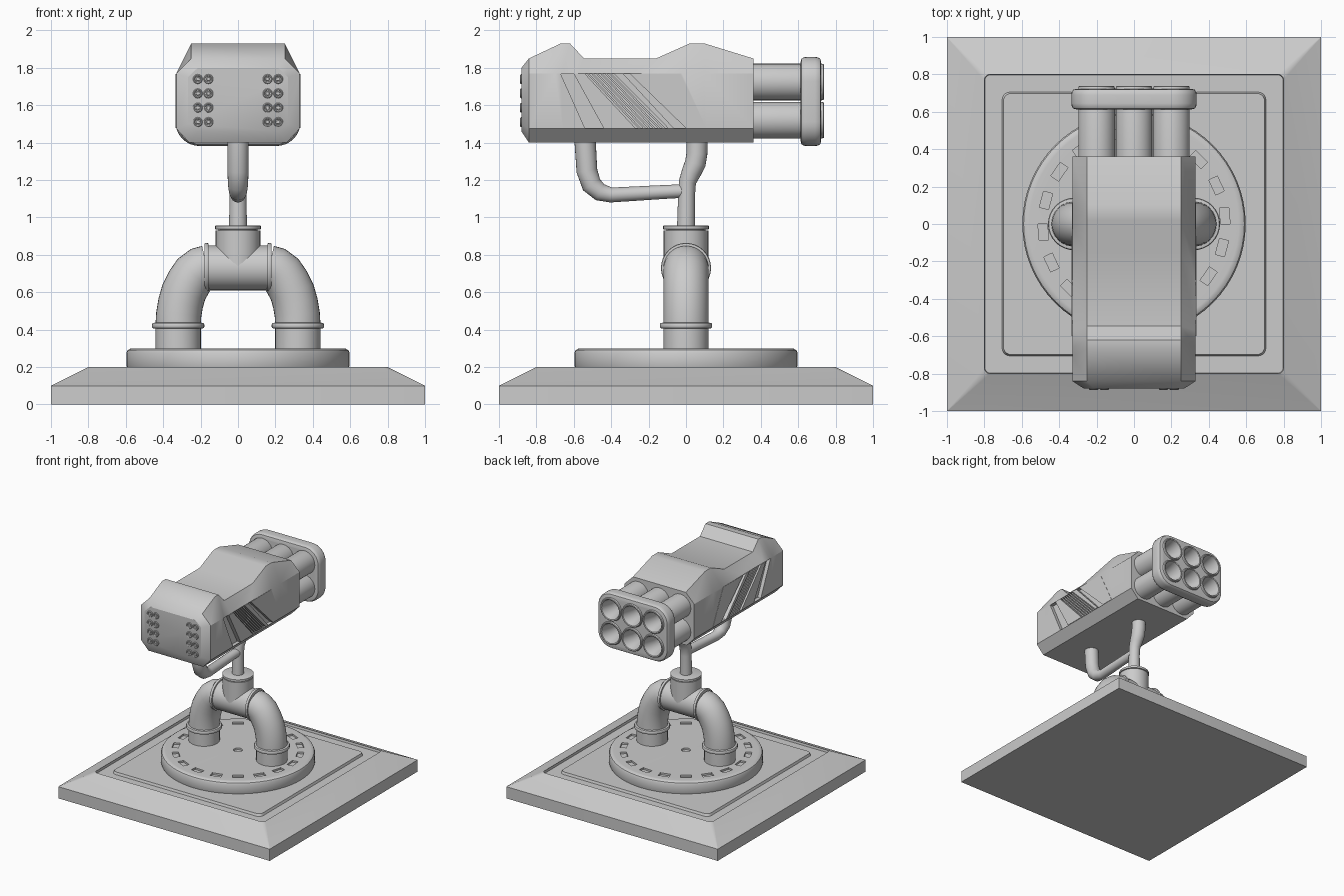
import bpy, bmesh, math
from mathutils import Vector

if "Cube" in bpy.data.objects:
    bpy.data.objects.remove(bpy.data.objects["Cube"])

def mesh(name, verts, faces):
    me = bpy.data.meshes.new(name)
    me.from_pydata([tuple(v) for v in verts], [], faces)
    bm = bmesh.new()
    bm.from_mesh(me)
    bmesh.ops.recalc_face_normals(bm, faces=bm.faces)
    bm.to_mesh(me)
    bm.free()
    ob = bpy.data.objects.new(name, me)
    bpy.context.collection.objects.link(ob)
    return ob

def loft(name, rings):
    n = len(rings[0])
    verts = [v for r in rings for v in r]
    faces = [(k*n+i, k*n+(i+1) % n, (k+1)*n+(i+1) % n, (k+1)*n+i)
             for k in range(len(rings)-1) for i in range(n)]
    faces += [tuple(range(n)), tuple(range(len(verts)-n, len(verts)))]
    return mesh(name, verts, faces)

def circle(c, u, v, r, n):
    return [c + r*(math.cos(2*math.pi*i/n)*u + math.sin(2*math.pi*i/n)*v) for i in range(n)]

def lathe(name, origin, axis, profile, n=32):
    """profile: (radius, distance along axis)"""
    a = Vector(axis)
    u = Vector((0, 0, 1)) if abs(a.z) < .5 else Vector((1, 0, 0))
    return loft(name, [circle(Vector(origin)+a*h, u, a.cross(u), r, n) for r, h in profile])

def sweep(name, path, radii, side, n=24):
    """pipe along a path lying in the plane perpendicular to side"""
    p, s, rings = [Vector(q) for q in path], Vector(side), []
    for i, q in enumerate(p):
        d0 = (q - p[i-1]).normalized() if i else Vector()
        d1 = (p[i+1] - q).normalized() if i < len(p)-1 else Vector()
        rings.append(circle(q, s, s.cross((d0+d1).normalized()), radii[i], n))
    return loft(name, rings)

def rrect(hx, hy, r, n=5):
    pts = []
    for k, (sx, sy) in enumerate([(1, 1), (-1, 1), (-1, -1), (1, -1)]):
        for i in range(n+1):
            a = math.pi/2*(k + i/n)
            pts.append((sx*(hx-r)+r*math.cos(a), sy*(hy-r)+r*math.sin(a)))
    return pts

def join(name, obs):
    bpy.ops.object.select_all(action='DESELECT')
    for o in obs:
        o.select_set(True)
    bpy.context.view_layer.objects.active = obs[0]
    bpy.ops.object.join()
    obs[0].name = name
    return obs[0]

def cut(ob, cutters):
    c = join("cutter", cutters)
    c.hide_render = True
    m = ob.modifiers.new("cut", 'BOOLEAN')
    m.operation, m.object, m.solver = 'DIFFERENCE', c, 'EXACT'
    bpy.ops.object.select_all(action='DESELECT')
    bpy.context.view_layer.objects.active = ob
    ob.select_set(True)
    bpy.ops.object.modifier_apply(modifier=m.name)
    bpy.data.objects.remove(c)

X, Y, Z = (1, 0, 0), (0, 1, 0), (0, 0, 1)

# base plate with a recessed border
loft("base_plate", [[(x, y, z) for x, y in rrect(h, h, r)] for h, z, r in
     [(1, 0, .002), (1, .1, .002), (.8, .2, .03), (.797, .18, .03), (.705, .18, .04), (.698, .2, .04)]])

# turntable disc with a ring of slots
disc = lathe("turntable", (0, 0, 0), Z, [(.59, .19), (.597, .21), (.597, .275), (.59, .29),
                                         (.575, .299), (.56, .3)], 64)
slots = [lathe("hole", (0, 0, .285), Z, [(.035, 0), (.035, .05)], 16)]
for i in range(18):
    a = math.radians(5 + 20*i)
    e, t = Vector((math.cos(a), math.sin(a), 0)), Vector((-math.sin(a), math.cos(a), 0))
    slots.append(loft("slot", [[e*(.487+.025*p) + t*.044*q + Vector((0, 0, z))
                 for p, q in ((-1, -1), (1, -1), (1, 1), (-1, 1))] for z in (.285, .33)]))
cut(disc, slots)

# pipe stand: two elbows, a tee and flanges
for s, side in ((-1, "left"), (1, "right")):
    path = [(.32, .29), (.32, .43), (.317, .48), (.307, .54), (.29, .6), (.265, .65),
            (.235, .695), (.2, .722), (.165, .73)]
    sweep(side + "_elbow_pipe", [(s*x, 0, z) for x, z in path], [.121]*9, Y, 32)
    lathe(side + "_foot_flange", (s*.32, 0, .405), Z,
          [(.12, 0), (.136, .003), (.14, .01), (.14, .023), (.136, .03), (.12, .033)])
    lathe(side + "_tee_flange", (s*.168, 0, .73), X,
          [(.115, -.012), (.131, -.01), (.134, 0), (.131, .01), (.115, .012)])
lathe("tee_cross_pipe", (-.17, 0, .73), X, [(.12, 0), (.12, .34)])
lathe("tee_riser", (0, 0, .73), Z, [(.119, 0), (.119, .2), (.105, .2), (.105, .228), (.122, .23),
                                    (.125, .235), (.125, .22), (.122, .226)][:3] +
      [(.105, .205), (.122, .207), (.122, .225), (.115, .228)])

# support post and forked brace
sweep("support_post", [(0, y, z) for y, z in [(0, .94), (.003, 1.12), (.008, 1.19), (.028, 1.24),
      (.05, 1.29), (.058, 1.34), (.06, 1.42)]], [.048, .045, .046, .052, .056, .056, .056], X)
sweep("support_brace", [(0, y, z) for y, z in [(.0, 1.142), (-.12, 1.136), (-.4, 1.12), (-.46, 1.135),
      (-.505, 1.175), (-.53, 1.25), (-.54, 1.42)]], [.036, .037, .04, .048, .054, .056, .057], X)

# launcher body: sections are (y low, y high, top height)
def section(yl, yh, zt, b=((.26, 1.4), (.33, 1.475)), wl=.33, zl=1.77, wt=.25):
    half = [(b[0][0], yl, b[0][1]), (b[1][0], yl, b[1][1]), (wl, yl, zl), (wt, yh, zt)]
    return half + [(-x, y, z) for x, y, z in reversed(half)]

body = loft("launcher_body", [section(-.88, -.88, 1.8, ((.215, 1.46), (.268, 1.5)), .268, 1.75, .215),
            section(-.84, -.84, 1.85)] +
            [section(*s) for s in [(-.7, -.67, 1.93), (-.66, -.62, 1.93), (-.57, -.545, 1.85),
             (-.3, -.16, 1.85), (-.02, .02, 1.93), (.1, .1, 1.93), (.36, .36, 1.85)]])

# slanted side vents: (top y range, bottom y range)
def slat(name, s, t0, t1, b0, b1, x0, x1, zb=1.477, zt=1.768):
    return loft(name, [[(s*x, b0, zb), (s*x, b1, zb), (s*x, t1, zt), (s*x, t0, zt)] for x in (x0, x1)])

cut(body, [slat("pocket", s, -.67, -.03, -.54, .11, .3, .4) for s in (-1, 1)])
for s, side in ((-1, "left"), (1, "right")):
    slat(side + "_front_bar", s, -.6, -.54, -.44, -.27, .29, .334)
    slat(side + "_rear_bar", s, -.385, -.335, -.095, -.065, .29, .334)
    slat(side + "_rear_panel", s, -.3, -.03, .0, .11, .29, .332)
    for i in range(6):
        t, b = -.53 + i*.024, -.255 + i*.026
        slat(f"{side}_louver_{i}", s, t, t+.013, b, b+.014, .29, .325)

# ringed vents on the front face
for x in (-.215, -.158, .158, .215):
    for z in (1.74, 1.663, 1.587, 1.51):
        lathe("front_vent", (x, -.87, z), (0, -1, 0), [(.026, 0), (.026, .013), (.022, .017),
              (.017, .015), (.015, .009), (.011, .009), (.009, .014)], 14)

# launch tubes, hollow at the muzzle, held by a rounded clamp
clamp = loft("tube_clamp", [[(x, y, 1.62+z) for x, z in rrect(.335-d, .238-d, .13-d, 8)] for d, y in
             [(.03, .612), (.01, .617), (.002, .63), (0, .645), (0, .69), (.002, .705), (.01, .718), (.03, .723)]])
spots = [(x, z) for x in (-.2, 0, .2) for z in (1.52, 1.724)]
cut(clamp, [lathe("bore", (x, .5, z), Y, [(.094, 0), (.094, .4)]) for x, z in spots])
for x, z in spots:
    lathe("launch_tube", (x, .3, z), Y, [(.098, 0), (.098, .425), (.095, .436), (.09, .439), (.082, .436),
          (.078, .425), (.062, .33), (.06, .25)])

bpy.ops.object.select_all(action='SELECT')
bpy.context.view_layer.objects.active = body
bpy.ops.object.shade_smooth_by_angle(angle=math.radians(32))
